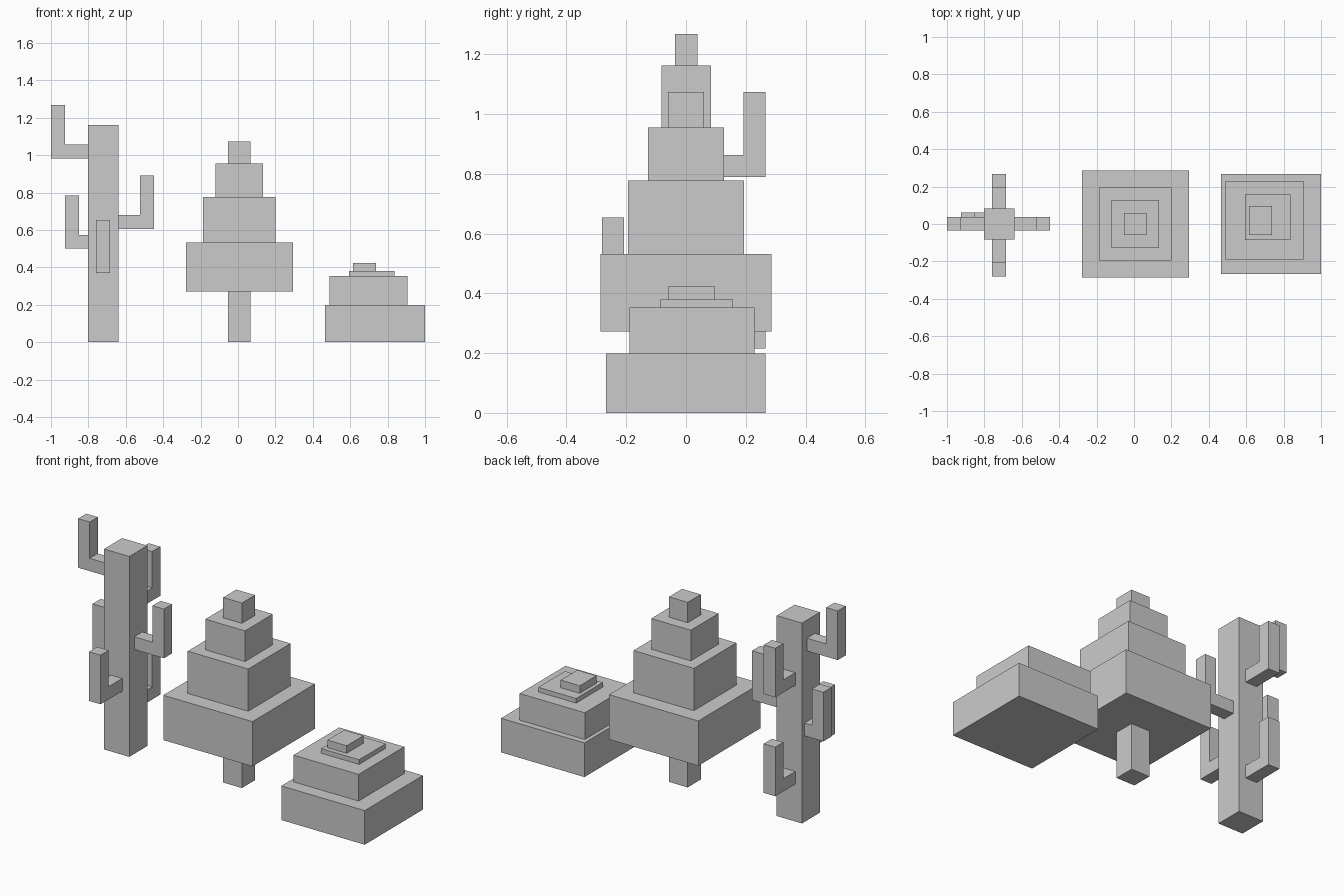
import bpy, bmesh
from mathutils import Vector

if "Cube" in bpy.data.objects:
    bpy.data.objects.remove(bpy.data.objects["Cube"])


def box(name, x0, x1, y0, y1, z0, z1):
    bm = bmesh.new()
    bmesh.ops.create_cube(bm, size=1)
    for v in bm.verts:
        v.co = Vector(((x0, x1)[v.co.x > 0], (y0, y1)[v.co.y > 0], (z0, z1)[v.co.z > 0]))
    return finish(name, bm)


def finish(name, bm):
    bmesh.ops.recalc_face_normals(bm, faces=bm.faces)
    mesh = bpy.data.meshes.new(name)
    bm.to_mesh(mesh)
    bm.free()
    obj = bpy.data.objects.new(name, mesh)
    bpy.context.collection.objects.link(obj)
    return obj


def arm(name, start, direction, reach, t=0.074, height=0.285):
    """L-shaped profile leaving the trunk at start, extruded sideways."""
    out = Vector((*direction, 0))
    side = Vector((-out.y, out.x, 0))
    profile = [(0, 0), (reach, 0), (reach, height), (reach - t, height), (reach - t, t), (0, t)]
    bm = bmesh.new()
    face = bm.faces.new([bm.verts.new(Vector(start) + out * r - side * t / 2 + Vector((0, 0, z)))
                         for r, z in profile])
    ext = bmesh.ops.extrude_face_region(bm, geom=[face])
    bmesh.ops.translate(bm, vec=side * t,
                        verts=[g for g in ext["geom"] if isinstance(g, bmesh.types.BMVert)])
    return finish(name, bm)


# Cactus: square trunk with six bent arms
box("cactus_trunk", -0.802, -0.64, -0.082, 0.083, 0, 1.162)
arm("cactus_arm_left_upper", (-0.802, 0.001, 0.983), (-1, 0), 0.198)
arm("cactus_arm_left_lower", (-0.802, 0.024, 0.5), (-1, 0), 0.122)
arm("cactus_arm_right", (-0.64, 0.001, 0.605), (1, 0), 0.19)
arm("cactus_arm_front", (-0.722, -0.082, 0.369), (0, -1), 0.199)
arm("cactus_arm_back_upper", (-0.722, 0.083, 0.789), (0, 1), 0.183)
arm("cactus_arm_back_lower", (-0.722, 0.083, 0.216), (0, 1), 0.183)

# Tree: thin trunk and stacked square tiers (half width, bottom, top)
tiers = [("tree_trunk", 0.06, 0, 0.272), ("tree_tier_1", 0.286, 0.272, 0.532),
         ("tree_tier_2", 0.194, 0.532, 0.777), ("tree_tier_3", 0.127, 0.777, 0.955),
         ("tree_tip", 0.06, 0.955, 1.073)]
for name, h, z0, z1 in tiers:
    box(name, 0.007 - h, 0.007 + h, -h, h, z0, z1)

# Bush: four off-centre slabs
box("bush_slab_1", 0.465, 1.0, -0.267, 0.266, 0, 0.198)
box("bush_slab_2", 0.488, 0.906, -0.189, 0.23, 0.198, 0.353)
box("bush_slab_3", 0.594, 0.837, -0.086, 0.158, 0.353, 0.38)
box("bush_slab_4", 0.615, 0.738, -0.058, 0.095, 0.38, 0.424)
